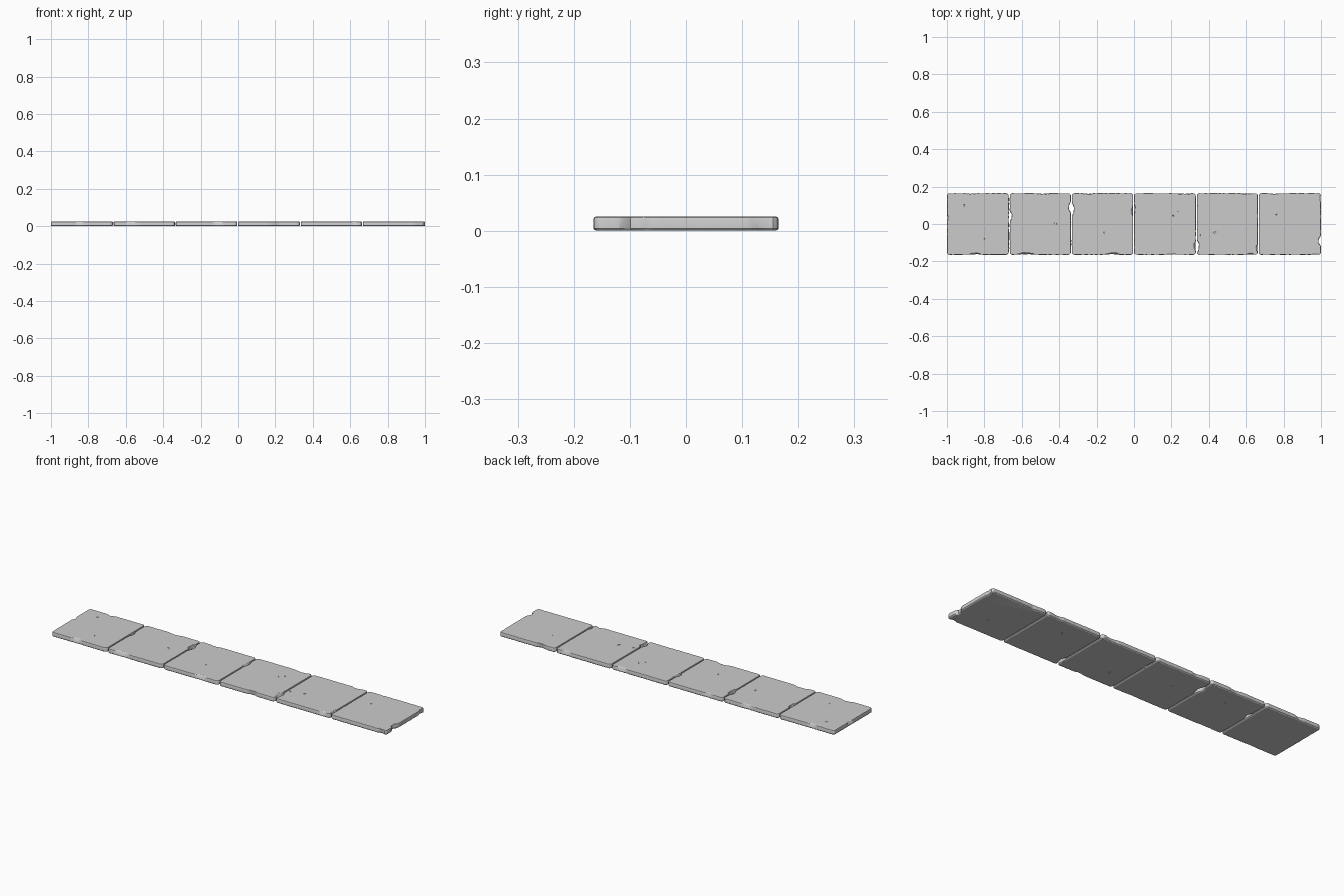
import bpy, bmesh, math, random
from mathutils import Matrix

if "Cube" in bpy.data.objects:
    bpy.data.objects.remove(bpy.data.objects["Cube"])

random.seed(7)
HEIGHT = 0.025
HALF_Y = 0.165
SEG = 30          # steps along each straight side
# ring profile: height, inset
PROFILE = [(0.0, 0.005), (0.0015, 0.002), (0.004, 0.0), (0.0205, 0.0),
           (0.0235, 0.0012), (HEIGHT, 0.0035)]


def outline(hx, hy, r):
    """Rounded rectangle: yields (x, y, nx, ny, side, along)."""
    pts = []
    sides = [('R', 1, 0), ('T', 0, 1), ('L', -1, 0), ('B', 0, -1)]
    for k, (name, nx, ny) in enumerate(sides):
        half = (hy if nx else hx) - r
        off = hx if nx else hy
        tx, ty = -ny, nx
        for i in range(SEG + 1):
            t = -half + 2 * half * i / SEG
            x, y = nx * off + tx * t, ny * off + ty * t
            pts.append((x, y, nx, ny, name, y if nx else x))
        cx, cy = nx * (off - r) + tx * half, ny * (off - r) + ty * half
        for j in range(1, 4):
            a = math.radians(90 * k + 22.5 * j)
            c, s = math.cos(a), math.sin(a)
            pts.append((cx + r * c, cy + r * s, c, s, 'C', 0))
    return pts


def slab(index, x0, x1, chips, pits):
    cx, hx = (x0 + x1) / 2, (x1 - x0) / 2
    base = outline(hx, HALF_Y, 0.016)
    wobble = [random.uniform(0, 0.0012) for _ in base]
    bm = bmesh.new()
    rings = []
    for z, inset in PROFILE:
        f = z / HEIGHT
        ring = []
        for (x, y, nx, ny, side, along), w in zip(base, wobble):
            d = inset + (w if side != 'C' else 0)
            # worn dents along the edges, deeper toward top or bottom
            for cs, pos, width, depth, up in chips:
                if cs == side:
                    local = along if side in 'LR' else along + cx
                    u = abs(local - pos) / width
                    if u < 1:
                        weight = (f if up > 0 else 1 - f) if up else 1
                        d += depth * weight * min(1, 1.6 * (1 - u)) + w * 1.5
            ring.append(bm.verts.new((cx + x - nx * d, y - ny * d, z)))
        rings.append(ring)
    n = len(base)
    for a, b in zip(rings, rings[1:]):
        for i in range(n):
            j = (i + 1) % n
            bm.faces.new((a[i], a[j], b[j], b[i]))
    bm.faces.new(rings[-1])
    bm.faces.new(rings[0][::-1])
    bmesh.ops.recalc_face_normals(bm, faces=bm.faces)
    me = bpy.data.meshes.new(f"paving_slab_{index}")
    bm.to_mesh(me)
    bm.free()
    ob = bpy.data.objects.new(f"paving_slab_{index}", me)
    bpy.context.collection.objects.link(ob)

    # small pits cut into the faces
    pb = bmesh.new()
    for px, py, z, size in pits:
        m = Matrix.Translation((px, py, z)) @ Matrix.Rotation(px * 9, 4, 'Z') \
            @ Matrix.Diagonal((size, size * 0.65, 0.004, 1))
        bmesh.ops.create_icosphere(pb, subdivisions=1, radius=1, matrix=m)
    pm = bpy.data.meshes.new("pit_cutter")
    pb.to_mesh(pm)
    pb.free()
    cutter = bpy.data.objects.new("pit_cutter", pm)
    cutter.hide_render = True
    bpy.context.collection.objects.link(cutter)
    mod = ob.modifiers.new("pits", 'BOOLEAN')
    mod.operation, mod.object, mod.solver = 'DIFFERENCE', cutter, 'EXACT'
    bpy.ops.object.select_all(action='DESELECT')
    bpy.context.view_layer.objects.active = ob
    ob.select_set(True)
    bpy.ops.object.modifier_apply(modifier=mod.name)
    bpy.data.objects.remove(cutter)
    bpy.ops.object.shade_smooth_by_angle(angle=math.radians(25))


T, Z = HEIGHT, 0.0
# x range, edge chips (side, position, half width, depth, +1 top / -1 bottom / 0 through), pits
slabs = [
    (-1.0, -0.669,
     [('L', 0.03, 0.02, 0.009, 1), ('T', -0.87, 0.025, 0.008, 1), ('B', -0.85, 0.03, 0.009, 1)],
     [(-0.91, 0.10, T, 0.009), (-0.8, -0.08, T, 0.005)]),
    (-0.665, -0.337,
     [('L', 0.04, 0.025, 0.010, 0), ('B', -0.58, 0.05, 0.009, 1), ('T', -0.48, 0.04, 0.006, 1),
      ('R', 0.09, 0.03, 0.008, 0)],
     [(-0.42, 0.005, T, 0.011), (-0.5, 0.07, Z, 0.009)]),
    (-0.333, -0.004,
     [('L', 0.08, 0.035, 0.010, 0), ('R', 0.07, 0.025, 0.010, 1), ('T', -0.25, 0.03, 0.005, 1),
      ('B', -0.11, 0.04, 0.009, 1)],
     [(-0.16, -0.045, T, 0.006), (-0.2, 0.03, Z, 0.008)]),
    (0.0, 0.331,
     [('T', 0.27, 0.035, 0.008, 1), ('R', -0.12, 0.025, 0.011, 1), ('L', 0.08, 0.03, 0.006, 1),
      ('B', 0.2, 0.03, 0.006, -1)],
     [(0.235, 0.068, T, 0.008), (0.21, 0.045, T, 0.006), (0.1, -0.06, Z, 0.01)]),
    (0.336, 0.663,
     [('L', -0.12, 0.03, 0.009, 0), ('R', -0.13, 0.02, 0.009, 1), ('T', 0.6, 0.03, 0.006, 1),
      ('B', 0.62, 0.02, 0.008, 1)],
     [(0.43, -0.045, T, 0.011), (0.355, -0.06, T, 0.006), (0.5, 0.08, Z, 0.01)]),
    (0.667, 1.0,
     [('R', -0.09, 0.022, 0.013, 0), ('R', 0.13, 0.02, 0.004, -1), ('B', 0.97, 0.02, 0.006, -1),
      ('T', 0.75, 0.03, 0.006, -1)],
     [(0.76, 0.05, T, 0.005), (0.85, -0.05, Z, 0.006)]),
]
for i, data in enumerate(slabs, 1):
    slab(i, *data)
